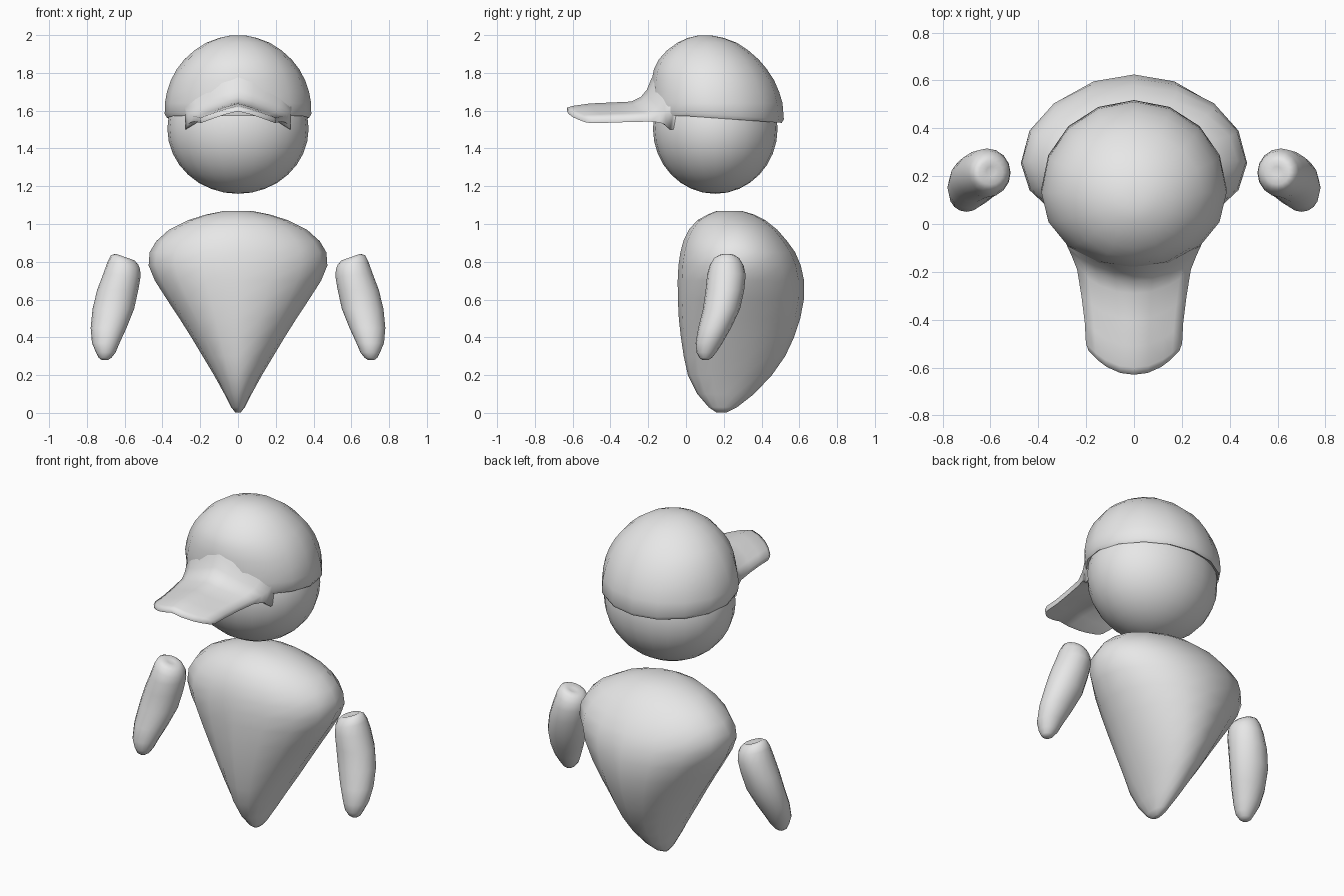
import bpy, math
from mathutils import Vector

if "Cube" in bpy.data.objects:
    bpy.data.objects.remove(bpy.data.objects["Cube"])

grey = bpy.data.materials.new("plain grey")
grey.diffuse_color = (0.8, 0.8, 0.8, 1)
grey.use_nodes = True
grey.node_tree.nodes["Principled BSDF"].inputs["Base Color"].default_value = grey.diffuse_color


def make(name, verts, faces, sharp=60):
    """Create a smooth-shaded object with outward normals."""
    mesh = bpy.data.meshes.new(name)
    mesh.from_pydata(verts, [], faces)
    mesh.materials.append(grey)
    obj = bpy.data.objects.new(name, mesh)
    bpy.context.collection.objects.link(obj)
    bpy.ops.object.select_all(action='DESELECT')
    obj.select_set(True)
    bpy.context.view_layer.objects.active = obj
    bpy.ops.object.mode_set(mode='EDIT')
    bpy.ops.mesh.select_all(action='SELECT')
    bpy.ops.mesh.normals_make_consistent(inside=False)
    bpy.ops.object.mode_set(mode='OBJECT')
    bpy.ops.object.shade_smooth_by_angle(angle=math.radians(sharp))
    return obj


def loft(name, rings, sharp=60):
    """Skin a stack of rings and close both ends with a fan."""
    n = len(rings[0])
    verts = [v for r in rings for v in r]
    faces = [(k * n + i, k * n + (i + 1) % n, (k + 1) * n + (i + 1) % n, (k + 1) * n + i)
             for k in range(len(rings) - 1) for i in range(n)]
    for k in (0, len(rings) - 1):
        verts.append(sum((Vector(v) for v in rings[k]), Vector()) / n)
        faces += [(k * n + i, k * n + (i + 1) % n, len(verts) - 1) for i in range(n)]
    return make(name, verts, faces, sharp)


def ring(cx, rx, front, mid, back, zfun, n=16):
    """Oval ring with its own front and back depth; zfun gives the height."""
    pts = []
    for i in range(n):
        a = 2 * math.pi * i / n
        x, s = cx + rx * math.cos(a), math.sin(a)
        y = mid + s * ((back - mid) if s > 0 else (mid - front))
        pts.append((x, y, zfun(x, y)))
    return pts


# Body: height, half width, front y, back y
body = [(0.003, 0.015, 0.16, 0.215), (0.03, 0.036, 0.12, 0.27), (0.10, 0.072, 0.06, 0.36),
        (0.20, 0.127, 0.01, 0.455), (0.30, 0.187, -0.012, 0.525), (0.40, 0.247, -0.027, 0.572),
        (0.50, 0.31, -0.038, 0.605), (0.60, 0.376, -0.043, 0.624), (0.70, 0.44, -0.044, 0.625),
        (0.78, 0.473, -0.04, 0.608), (0.85, 0.468, -0.03, 0.578), (0.91, 0.432, -0.014, 0.535),
        (0.97, 0.365, 0.015, 0.483), (1.02, 0.265, 0.06, 0.42), (1.05, 0.17, 0.115, 0.36),
        (1.068, 0.08, 0.16, 0.30)]
loft("body", [ring(0, w, f, (0.2 + 0.07 * min(1, z)) if z < 1 else 0.24, b,
                   lambda x, y, z=z: z) for z, w, f, b in body])

# Arms: height, centre x, radius x, centre y, radius y, slant of the ring
arm = [(0.281, 0.705, 0.018, 0.103, 0.018, 0), (0.292, 0.704, 0.034, 0.104, 0.033, 0),
       (0.32, 0.70, 0.052, 0.108, 0.052, 0), (0.37, 0.70, 0.073, 0.122, 0.071, 0),
       (0.45, 0.685, 0.095, 0.152, 0.087, 0), (0.55, 0.66, 0.11, 0.188, 0.098, 0),
       (0.65, 0.637, 0.109, 0.206, 0.102, 0), (0.73, 0.614, 0.098, 0.214, 0.102, 0.1),
       (0.78, 0.604, 0.086, 0.215, 0.09, 0.25), (0.81, 0.60, 0.072, 0.215, 0.072, 0.35),
       (0.825, 0.598, 0.05, 0.215, 0.05, 0.35), (0.818, 0.597, 0.02, 0.22, 0.02, 0.3)]
for side, label in ((-1, "right_arm"), (1, "left_arm")):
    loft(label, [ring(side * cx, rx, cy - ry, cy, cy + ry,
                      lambda x, y, z=z, cx=cx, t=t: z + t * (abs(x) - cx))
                 for z, cx, rx, cy, ry, t in arm], 80)

# Head
bpy.ops.mesh.primitive_uv_sphere_add(segments=24, ring_count=16, location=(0, 0.155, 1.505))
head = bpy.context.object
head.name = "head"
head.scale = (0.374, 0.33, 0.345)
head.data.materials.append(grey)
bpy.ops.object.shade_smooth_by_angle(angle=math.radians(60))


# Cap crown: rim turned inwards, then the dome
def rim(x, y):
    return 1.572 - 0.072 * max(0, y)


crown = [ring(0, 0.355, -0.16, 0.145, 0.475, lambda x, y: rim(x, y) + 0.015),
         ring(0, 0.376, -0.185, 0.145, 0.507, rim),
         ring(0, 0.388, -0.19, 0.145, 0.518, lambda x, y: rim(x, y) + 0.02)]
dome = [(1.64, 0.387, -0.188, 0.511), (1.70, 0.376, -0.186, 0.493), (1.76, 0.356, -0.182, 0.467),
        (1.82, 0.324, -0.17, 0.428), (1.87, 0.285, -0.145, 0.386), (1.92, 0.23, -0.10, 0.329),
        (1.96, 0.167, -0.045, 0.268), (1.985, 0.10, 0.01, 0.2), (1.997, 0.045, 0.06, 0.14)]
crown += [ring(0, w, f, 0.13 if z < 1.9 else (f + b) / 2, b, lambda x, y, z=z: z)
          for z, w, f, b in dome]
loft("cap_crown", crown)

# Cap brim: centre y, half width, centre height, edge height, thickness
brim = [(-0.15, 0.28, 1.83, 1.66, 0.16), (-0.185, 0.283, 1.765, 1.62, 0.12),
        (-0.208, 0.272, 1.71, 1.595, 0.07), (-0.24, 0.258, 1.672, 1.582, 0.045),
        (-0.29, 0.238, 1.648, 1.572, 0.03), (-0.40, 0.22, 1.643, 1.568, 0.028),
        (-0.51, 0.206, 1.638, 1.564, 0.028), (-0.60, 0.201, 1.625, 1.562, 0.028),
        (-0.63, 0.19, 1.615, 1.556, 0.018)]
steps = [-1, -0.8, -0.6, -0.3, 0, 0.3, 0.6, 0.8, 1]
sections = []
for y, w, zc, ze, t in brim:
    top = [(u * w, y + 0.1 * abs(u) ** 2.2, zc + (ze - zc) * abs(u) ** 1.2) for u in steps]
    low = [(px * 0.98, py, pz - t) for px, py, pz in reversed(top)]
    sections.append(top + low)
loft_n = len(sections[0])
m = len(steps)
verts = [v for s in sections for v in s]
faces = [(k * loft_n + i, k * loft_n + (i + 1) % loft_n,
          (k + 1) * loft_n + (i + 1) % loft_n, (k + 1) * loft_n + i)
         for k in range(len(sections) - 1) for i in range(loft_n)]
for k in (0, len(sections) - 1):
    o = k * loft_n
    faces += [(o + i, o + i + 1, o + loft_n - 2 - i, o + loft_n - 1 - i) for i in range(m - 1)]
make("cap_brim", verts, faces, 75)
